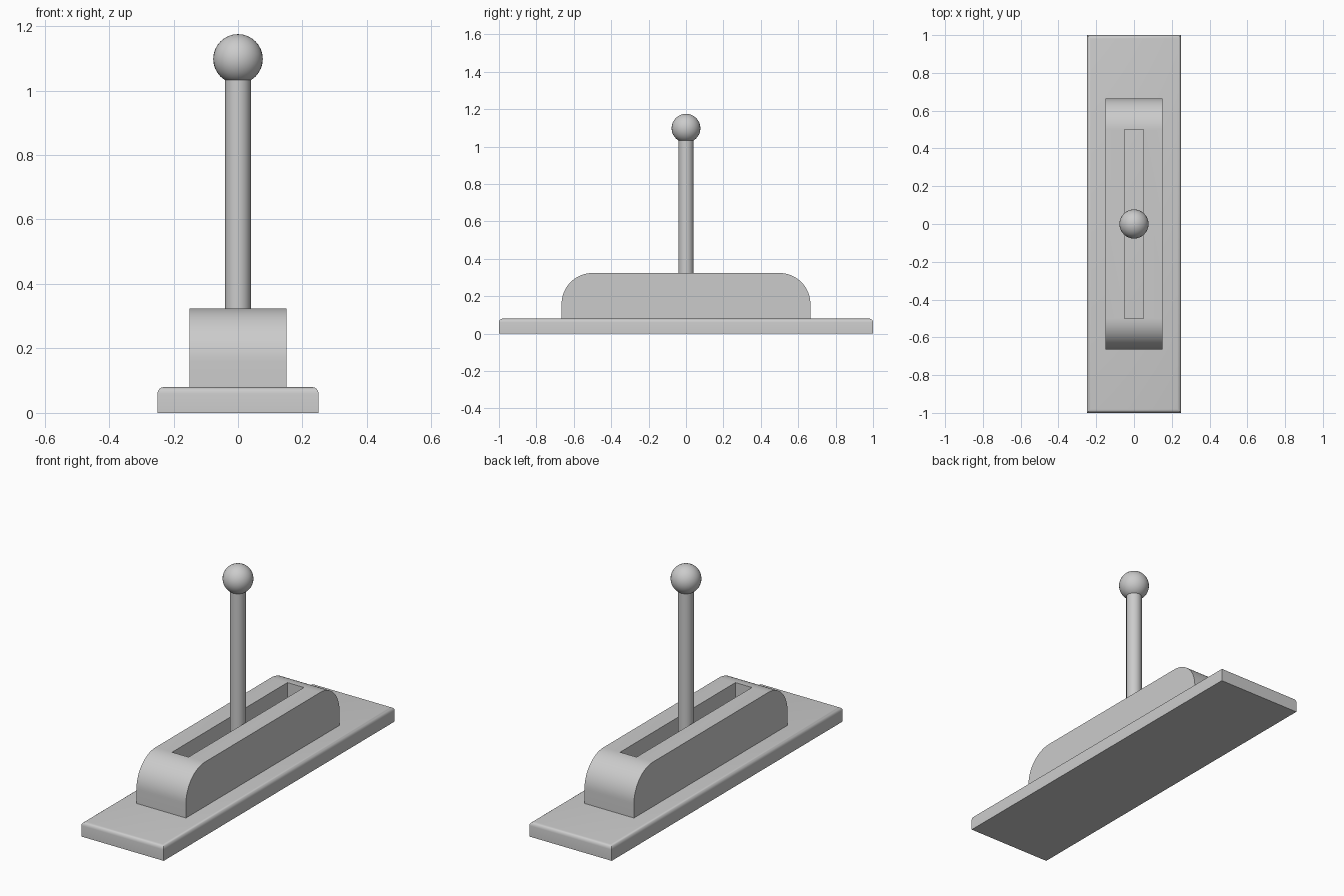
import bpy, bmesh, math

if "Cube" in bpy.data.objects:
    bpy.data.objects.remove(bpy.data.objects["Cube"])


def finish(obj, name):
    obj.name = obj.data.name = name
    bpy.ops.object.select_all(action='DESELECT')
    obj.select_set(True)
    bpy.context.view_layer.objects.active = obj
    bpy.ops.object.shade_smooth_by_angle(angle=math.radians(35))
    return obj


def box(name, size, z_bottom):
    bpy.ops.mesh.primitive_cube_add(size=1, location=(0, 0, z_bottom + size[2] / 2))
    obj = bpy.context.object
    obj.scale = size
    bpy.ops.object.transform_apply(location=True, scale=True)
    obj.name = name
    return obj


def bevel_edges(obj, test, radius, segments):
    bm = bmesh.new()
    bm.from_mesh(obj.data)
    edges = [e for e in bm.edges if test(*[v.co for v in e.verts])]
    bmesh.ops.bevel(bm, geom=edges, offset=radius, offset_type='OFFSET',
                    segments=segments, profile=0.5, affect='EDGES')
    bm.to_mesh(obj.data)
    bm.free()


BASE_TOP, HOUSING_TOP = 0.08, 0.324

# Base plate with rounded upper rim
base = box("base_plate", (0.5, 2.0, BASE_TOP), 0)
bevel_edges(base, lambda a, b: min(a.z, b.z) > 0.07, 0.02, 4)
finish(base, "base_plate")

# Housing with large rounded ends
housing = box("housing", (0.3, 1.33, HOUSING_TOP - BASE_TOP), BASE_TOP)
bevel_edges(housing,
            lambda a, b: min(a.z, b.z) > 0.3 and abs(a.y - b.y) < 1e-4,
            0.165, 16)

# Long slot cut through the housing
cutter = box("slot_cutter", (0.1, 0.999, 0.6), BASE_TOP - 0.1)
cutter.hide_render = True
bpy.context.view_layer.objects.active = housing
cut = housing.modifiers.new("slot", 'BOOLEAN')
cut.operation = 'DIFFERENCE'
cut.solver = 'EXACT'
cut.object = cutter
bpy.ops.object.modifier_apply(modifier=cut.name)
bpy.data.objects.remove(cutter, do_unlink=True)
finish(housing, "housing")

# Lever rod standing in the slot
rod_top = 1.04
bpy.ops.mesh.primitive_cylinder_add(vertices=32, radius=0.04, depth=rod_top - BASE_TOP,
                                    location=(0, 0, (rod_top + BASE_TOP) / 2))
finish(bpy.context.object, "lever_rod")

# Ball knob
bpy.ops.mesh.primitive_uv_sphere_add(segments=32, ring_count=16, radius=0.077,
                                     location=(0, 0, 1.098))
finish(bpy.context.object, "ball_knob")
